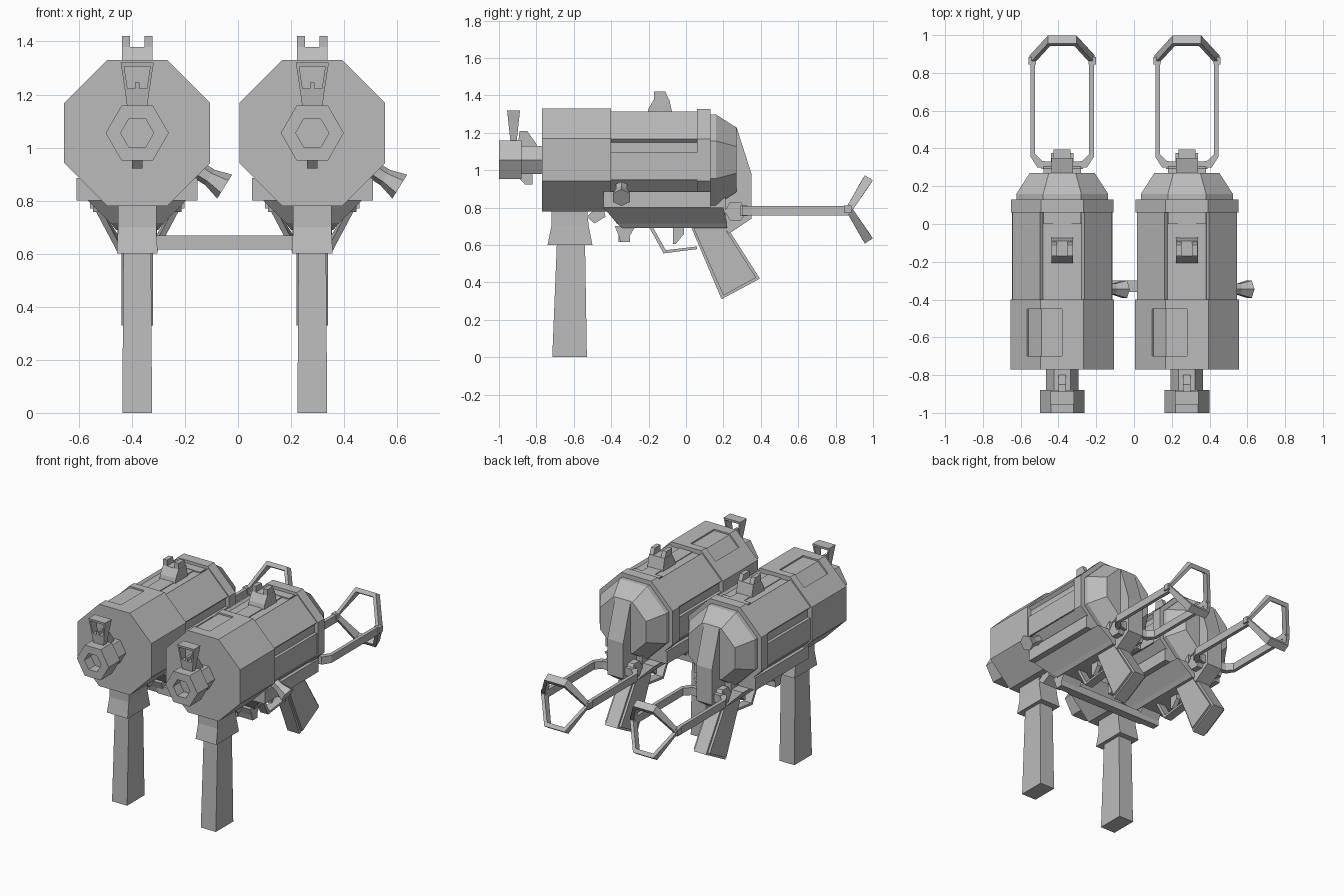
import bpy, bmesh, math
from mathutils import Vector

if "Cube" in bpy.data.objects:
    bpy.data.objects.remove(bpy.data.objects["Cube"], do_unlink=True)

grey = bpy.data.materials.new("plain_grey")
grey.use_nodes = True
grey.diffuse_color = (0.5, 0.5, 0.5, 1)
grey.node_tree.nodes["Principled BSDF"].inputs["Base Color"].default_value = (0.5, 0.5, 0.5, 1)
MID = 1.055  # height of the bore axis


def loft(name, rings, cx=0, closed=False):
    """Skin a list of equal-length rings; cap the ends unless closed."""
    bm = bmesh.new()
    vs = [[bm.verts.new((p[0] + cx, p[1], p[2])) for p in r] for r in rings]
    n = len(vs[0])
    pairs = list(zip(vs, vs[1:])) + ([(vs[-1], vs[0])] if closed else [])
    for a, b in pairs:
        for i in range(n):
            j = (i + 1) % n
            bm.faces.new((a[i], a[j], b[j], b[i]))
    if not closed:
        bm.faces.new(vs[0])
        bm.faces.new(vs[-1])
    bmesh.ops.recalc_face_normals(bm, faces=bm.faces)
    me = bpy.data.meshes.new(name)
    bm.to_mesh(me)
    bm.free()
    me.materials.append(grey)
    ob = bpy.data.objects.new(name, me)
    bpy.context.collection.objects.link(ob)
    return ob


def side_prism(name, pts, x0, x1, cx):
    """Extrude a (y, z) profile along x."""
    return loft(name, [[(x, y, z) for y, z in pts] for x in (x0, x1)], cx)


def front_prism(name, pts, y0, y1, cx):
    """Extrude an (x, z) profile along y."""
    return loft(name, [[(x, y, z) for x, z in pts] for y in (y0, y1)], cx)


def box(name, x, y, z, cx):
    return front_prism(name, [(x[0], z[0]), (x[1], z[0]), (x[1], z[1]), (x[0], z[1])], *y, cx)


def ngon(y, apothem, n, z=MID):
    """Regular ring around the bore; octagons sit on a flat, hexagons on a flat."""
    r = apothem / math.cos(math.pi / n)
    turn = math.pi / n if n == 8 else 0
    return [(r * math.cos(turn + 2 * math.pi * i / n), y,
             z + r * math.sin(turn + 2 * math.pi * i / n)) for i in range(n)]


def tapered_block(name, levels, cx):
    """Rectangular stack: each level is (z, half width, y front, y back)."""
    return loft(name, [[(-w, a, z), (w, a, z), (w, b, z), (-w, b, z)]
                       for z, w, a, b in levels], cx)


def diag_band(s, t, inner, outer, lo, hi):
    """Section of a plate on a diagonal octagon face, s and t being the x and z signs."""
    k = math.sqrt(0.5)
    return [(s * k * (a + d), MID + t * k * (a - d))
            for a, d in ((inner, lo), (inner, hi), (outer, hi), (outer, lo))]


def build_gun(cx):
    # Front housing with a shallow panel cut over the top and right diagonal
    housing = loft("front_housing", [ngon(-0.77, 0.275, 8), ngon(-0.4, 0.275, 8)], cx)
    cutter = front_prism("panel_cutter", [(0, 1.32), (-0.11, 1.32), (-0.178, 1.252),
                                          (-0.25, 1.32), (-0.12, 1.4), (0, 1.4)], -0.7, -0.45, cx)
    mod = housing.modifiers.new("panel", 'BOOLEAN')
    mod.object = cutter
    bpy.context.view_layer.objects.active = housing
    bpy.ops.object.modifier_apply(modifier="panel")
    bpy.data.objects.remove(cutter, do_unlink=True)

    # Middle tube with raised plates, rails and a top strip
    loft("middle_tube", [ngon(-0.4, 0.245, 8), ngon(0.06, 0.245, 8)], cx)
    for s in (-1, 1):
        front_prism("upper_plate", diag_band(s, 1, 0.235, 0.266, -0.1, 0.108), -0.4, 0.06, cx)
        front_prism("lower_plate", diag_band(s, -1, 0.235, 0.266, -0.108, 0.108), -0.4, 0.06, cx)
        box("side_rail", sorted((s * 0.23, s * 0.265)), (-0.4, 0.06), (0.95, 1.095), cx)
    box("top_strip", (-0.048, 0.048), (-0.4, 0.06), (1.28, 1.305), cx)
    box("top_bridge", (-0.1, 0.1), (0, 0.06), (1.28, 1.308), cx)

    # Rear ring, faceted cap and spine
    loft("rear_ring", [ngon(0.06, 0.272, 8), ngon(0.13, 0.272, 8)], cx)
    loft("rear_cap", [ngon(0.13, 0.243, 8), ngon(0.16, 0.243, 8), ngon(0.27, 0.172, 8)], cx)
    side_prism("rear_spine", [(0.15, 1.27), (0.27, 1.23), (0.35, 0.98), (0.35, 0.74),
                              (0.23, 0.66), (0.15, 0.75)], -0.058, 0.058, cx)

    # Barrel with an open hexagonal muzzle
    loft("barrel", [ngon(-0.9, 0.075, 6), ngon(-0.76, 0.075, 6)], cx)
    loft("muzzle_nut", [ngon(-0.93, 0.054, 6), ngon(-1, 0.054, 6),
                        ngon(-1, 0.103, 6), ngon(-0.88, 0.103, 6)], cx)
    side_prism("muzzle_fin", [(-0.9, 1.12), (-0.89, 1.21), (-0.85, 1.21), (-0.8, 1.14),
                              (-0.8, 1.1)], -0.02, 0.02, cx)
    side_prism("muzzle_lug", [(-0.9, 0.99), (-0.89, 0.955), (-0.86, 0.922), (-0.82, 0.922),
                              (-0.82, 0.99)], -0.02, 0.02, cx)

    # Front sight: tapering frame with a small post
    def sight_bar(name, quad):
        def at(x, z, s):
            return (x, -0.922 + s * (0.015 + 0.11 * (z - 1.14)), z)
        loft(name, [[at(x, z, s) for x, z in quad] for s in (-1, 1)], cx)
    sight_bar("sight_base", [(-0.036, 1.14), (0.036, 1.14), (0.047, 1.222), (-0.047, 1.222)])
    sight_bar("sight_top", [(-0.06, 1.305), (0.06, 1.305), (0.062, 1.32), (-0.062, 1.32)])
    sight_bar("sight_post", [(-0.008, 1.22), (0.008, 1.22), (0.008, 1.245), (-0.008, 1.245)])
    for s in (-1, 1):
        sight_bar("sight_side", [(s * 0.036, 1.22), (s * 0.047, 1.22),
                                 (s * 0.06, 1.306), (s * 0.049, 1.306)])

    # Rear sight
    side_prism("rear_sight", [(-0.21, 1.29), (-0.2, 1.33), (-0.17, 1.38), (-0.09, 1.38),
                              (-0.07, 1.29)], -0.058, 0.058, cx)
    for s in (-1, 1):
        side_prism("rear_sight_post", [(-0.17, 1.37), (-0.17, 1.42), (-0.11, 1.42), (-0.09, 1.37)],
                   s * 0.028, s * 0.057, cx)

    # Magazine and its well
    tapered_block("magazine", [(0, 0.056, -0.715, -0.53), (0.62, 0.052, -0.69, -0.54)], cx)
    tapered_block("magazine_well", [(0.6, 0.077, -0.74, -0.5), (0.7, 0.072, -0.72, -0.52),
                                    (0.8, 0.072, -0.72, -0.53)], cx)

    # Lower receiver: side band, tapered belly and cross pin
    tapered_block("receiver_band", [(0.8, 0.228, -0.44, 0.13), (0.885, 0.228, -0.44, 0.13)], cx)
    tapered_block("receiver_belly", [(0.69, 0.08, -0.34, 0.22), (0.715, 0.1, -0.37, 0.22),
                                     (0.8, 0.185, -0.44, 0.2)], cx)
    box("receiver_tail", (-0.1, 0.1), (0.1, 0.21), (0.72, 0.88), cx)
    side_prism("front_pin", [(-0.53, 0.75), (-0.49, 0.715), (-0.43, 0.75), (-0.44, 0.79),
                             (-0.49, 0.79)], -0.07, 0.07, cx)
    side_prism("bar_bracket", [(-0.38, 0.7), (-0.36, 0.65), (-0.35, 0.615), (-0.3, 0.615),
                               (-0.3, 0.65), (-0.27, 0.7)], -0.075, 0.075, cx)

    # Cocking handle, flaring outwards on the left
    axis = Vector((0.85, 0, -0.53))
    up = Vector((0.53, 0, 0.85))
    rings = []
    for d, r in ((0, 0.034), (0.09, 0.034), (0.155, 0.053)):
        c = Vector((0.198, -0.345, 0.935)) + axis * d
        rings.append([c + up * r * math.cos(i * math.pi / 3) +
                      Vector((0, r * math.sin(i * math.pi / 3), 0)) for i in range(6)])
    loft("cocking_handle", rings, cx)

    # Grip, trigger and guard
    side_prism("grip_core", [(0.03, 0.69), (0.19, 0.31), (0.395, 0.42), (0.21, 0.71)], -0.045, 0.045, cx)
    side_prism("grip_panels", [(0.04, 0.69), (0.2, 0.33), (0.375, 0.425), (0.2, 0.7)], -0.06, 0.06, cx)
    side_prism("trigger", [(-0.07, 0.7), (-0.07, 0.605), (-0.055, 0.605), (-0.01, 0.66),
                           (-0.01, 0.7)], -0.015, 0.015, cx)
    guard = [((-0.2, 0.7), (-0.18, 0.7)), ((-0.12, 0.555), (-0.108, 0.572)),
             ((0.06, 0.578), (0.06, 0.592))]
    loft("trigger_guard", [[(-0.03, *a), (0.03, *a), (0.03, *b), (-0.03, *b)] for a, b in guard], cx)

    # Folding stock: hinge, two arms and a bent six-sided butt
    hexagon = [(0.265 + 0.058 * math.cos(i * math.pi / 3), 0.78 + 0.058 * math.sin(i * math.pi / 3))
               for i in range(6)]
    side_prism("stock_hinge", hexagon, -0.1, 0.1, cx)
    box("stock_crossbar", (-0.11, 0.11), (0.29, 0.33), (0.755, 0.81), cx)
    for s in (-1, 1):
        path = [(0.07, 0.3, 0.325), (0.12, 0.3, 0.335), (0.155, 0.355, 0.37),
                (0.155, 0.87, 0.87)]
        rings = []
        for x, y_out, y_in in path:
            rings.append([(s * (x + 0.012), y_out, z) for z in (0.757, 0.808)] +
                         [(s * (x - 0.012), y_in, z) for z in (0.808, 0.757)])
        loft("stock_arm", rings, cx)
        side_prism("butt_pin", [(0.845, 0.77), (0.885, 0.77), (0.885, 0.81), (0.845, 0.81)],
                   s * 0.14, s * 0.178, cx)
    rings = []
    for x, t in ((0.172, 0), (0.075, 0.192), (-0.075, 0.192),
                 (-0.172, 0), (-0.075, -0.192), (0.075, -0.192)):
        sign = (t > 0) - (t < 0)
        ring = []
        for k, d in ((1, -0.025), (1, 0.025), (0.86, 0.025), (0.86, -0.025)):
            ring.append((x * k, 0.872 + abs(t) * k * 0.55 + d * 0.84,
                         0.79 + t * k * 0.88 - d * 0.55 * sign))
        rings.append(ring)
    loft("stock_butt", rings, cx, closed=True)


for centre in (-0.38, 0.28):
    build_gun(centre)

# Bar joining the pair
box("joining_bar", (-0.35, 0.25), (-0.36, -0.3), (0.615, 0.668), 0)
